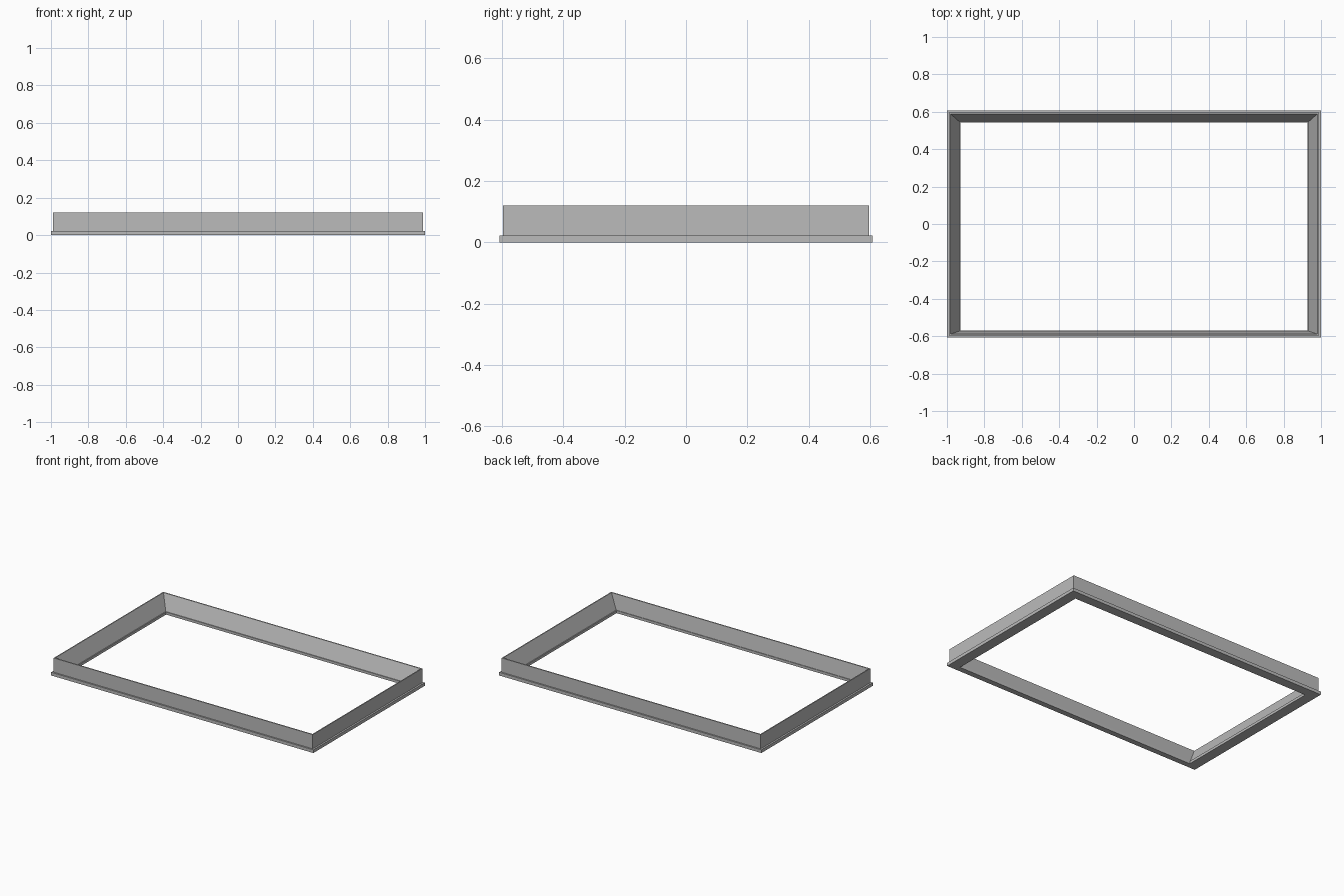
import bpy
import bmesh

cube = bpy.data.objects.get("Cube")
if cube:
    bpy.data.objects.remove(cube, do_unlink=True)

# Single plain grey
grey = bpy.data.materials.new("plain_grey")
grey.use_nodes = True
colour = (0.5, 0.5, 0.5, 1)
grey.diffuse_color = colour
grey.node_tree.nodes["Principled BSDF"].inputs["Base Color"].default_value = colour

# Frame section as rectangular loops: half width, front y, back y, height
section = [
    (1.0, -0.607, 0.607, 0.0),       # flange underside, outer edge
    (1.0, -0.607, 0.607, 0.022),     # flange top, outer edge
    (0.988, -0.597, 0.597, 0.022),   # foot of the outer wall
    (0.988, -0.597, 0.597, 0.12),    # rim, outer edge
    (0.981, -0.589, 0.589, 0.12),    # rim, inner edge
    (0.934, -0.573, 0.547, 0.018),   # foot of the sloped inner wall
    (0.928, -0.569, 0.542, 0.018),   # inner lip
    (0.928, -0.569, 0.542, 0.0),     # underside, inner edge
]

bm = bmesh.new()
loops = []
for half, front, back, z in section:
    corners = [(-half, front), (half, front), (half, back), (-half, back)]
    loops.append([bm.verts.new((x, y, z)) for x, y in corners])

# Skin each loop to the next, closing the section back on itself
for lower, upper in zip(loops, loops[1:] + loops[:1]):
    for i in range(4):
        j = (i + 1) % 4
        bm.faces.new((lower[i], lower[j], upper[j], upper[i]))
bmesh.ops.recalc_face_normals(bm, faces=bm.faces)

mesh = bpy.data.meshes.new("flanged_frame")
bm.to_mesh(mesh)
bm.free()
mesh.materials.append(grey)
frame = bpy.data.objects.new("flanged_frame", mesh)
bpy.context.collection.objects.link(frame)
